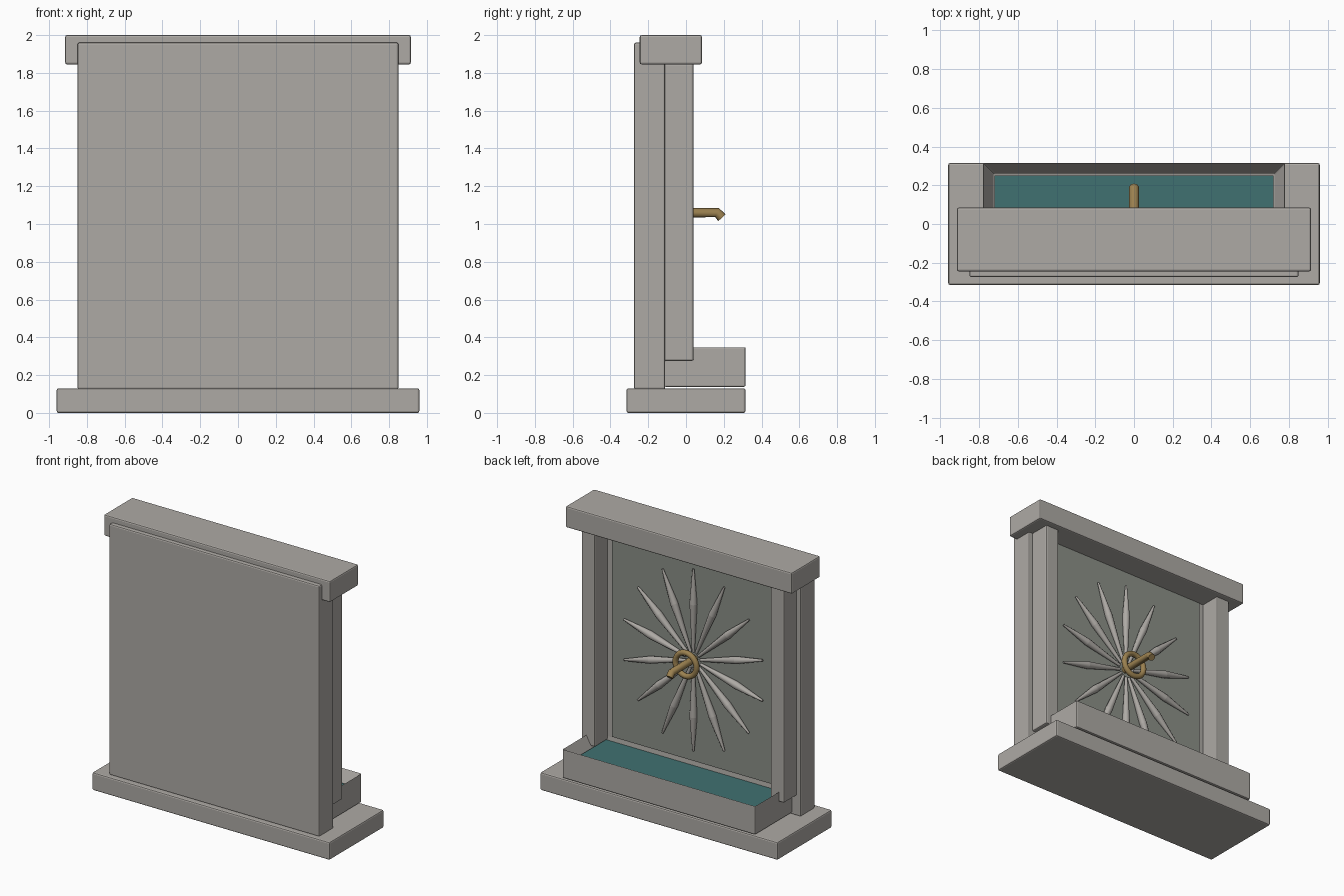
import bpy, bmesh, math
from mathutils import Vector, Matrix

if "Cube" in bpy.data.objects:
    bpy.data.objects.remove(bpy.data.objects["Cube"])


def material(name, rgb):
    m = bpy.data.materials.new(name)
    m.diffuse_color = (*rgb, 1)
    m.use_nodes = True
    m.node_tree.nodes["Principled BSDF"].inputs["Base Color"].default_value = m.diffuse_color
    return m


STONE = material("stone", (0.423, 0.402, 0.376))
SLATE = material("slate", (0.258, 0.277, 0.246))
WATER = material("water", (0.051, 0.165, 0.165))
BRASS = material("brass", (0.33, 0.22, 0.08))


def make(name, bm, mat, bevel=0.0, smooth=False):
    bmesh.ops.recalc_face_normals(bm, faces=bm.faces)
    me = bpy.data.meshes.new(name)
    bm.to_mesh(me)
    bm.free()
    me.materials.append(mat)
    ob = bpy.data.objects.new(name, me)
    bpy.context.collection.objects.link(ob)
    if bevel:
        mod = ob.modifiers.new("bevel", "BEVEL")
        mod.width = bevel
        mod.segments = 2
    if smooth:
        bpy.context.view_layer.objects.active = ob
        ob.select_set(True)
        bpy.ops.object.shade_smooth_by_angle(angle=math.radians(40))
        ob.select_set(False)
    return ob


def box_bm(x, y, z):
    bm = bmesh.new()
    size = Vector((x[1] - x[0], y[1] - y[0], z[1] - z[0]))
    mid = Vector((x[0] + x[1], y[0] + y[1], z[0] + z[1])) / 2
    bmesh.ops.create_cube(bm, size=1, matrix=Matrix.Translation(mid) @ Matrix.Diagonal((*size, 1)))
    return bm


def box(name, x, y, z, mat=STONE, bevel=0.01):
    return make(name, box_bm(x, y, z), mat, bevel)


# Stone structure
box("base", (-0.96, 0.96), (-0.315, 0.315), (0, 0.13))
box("back_slab", (-0.85, 0.85), (-0.275, -0.11), (0.125, 1.96))
box("cap", (-0.915, 0.915), (-0.245, 0.085), (1.845, 2.0))
for side, s in (("left", -1), ("right", 1)):
    box("pillar_" + side, sorted((s * 0.71, s * 0.82)), (-0.115, 0.04), (0.275, 1.85))

# Slate panel
box("panel", (-0.67, 0.67), (-0.115, -0.10), (0.31, 1.84), SLATE, 0)

# Basin: a box with its top inset and pushed down
bm = box_bm((-0.78, 0.78), (-0.115, 0.315), (0.138, 0.35))
bm.faces.ensure_lookup_table()
top = max(bm.faces, key=lambda f: f.calc_center_median().z)
bmesh.ops.inset_region(bm, faces=[top], thickness=0.055, use_even_offset=True)
for v in top.verts:
    v.co.z = 0.25
    if v.co.y < 0:
        v.co.y = -0.105
make("basin", bm, STONE, 0.008)
box("water", (-0.722, 0.722), (-0.108, 0.25), (0.24, 0.272), WATER, 0)

# Sunburst of double-tapered rays on an ellipse
CENTRE = Vector((0, -0.085, 1.055))
bm = bmesh.new()
N = 14
for i in range(N):
    t = math.pi / 2 + 2 * math.pi * i / N
    tip = Vector((0.575 * math.cos(t), 0, 0.665 * math.sin(t)))
    length = tip.length
    turn = tip.to_track_quat('Z', 'Y').to_matrix().to_4x4()
    for a, b, r1, r2 in ((0.06, 0.62 * length, 0.010, 0.027),
                         (0.62 * length, length, 0.027, 0.007)):
        bmesh.ops.create_cone(
            bm, cap_ends=True, segments=10, radius1=r1, radius2=r2, depth=b - a,
            matrix=Matrix.Translation(CENTRE) @ turn @ Matrix.Translation((0, 0, (a + b) / 2)))
make("sunburst_rays", bm, STONE, smooth=True)

# Brass ring
bpy.ops.mesh.primitive_torus_add(major_segments=32, minor_segments=10, major_radius=0.085,
                                 minor_radius=0.02, location=(0, 0.0, 1.055),
                                 rotation=(math.pi / 2, 0, 0))
ring = bpy.context.object
ring.name = "ring"
ring.data.materials.append(BRASS)
bpy.ops.object.shade_smooth_by_angle(angle=math.radians(60))
ring.select_set(False)

# Brass spout with a down-turned tip
cu = bpy.data.curves.new("spout", 'CURVE')
cu.dimensions = '3D'
cu.bevel_depth = 0.026
cu.bevel_resolution = 2
cu.use_fill_caps = True
sp = cu.splines.new('POLY')
path = [(0, -0.105, 1.06), (0, 0.165, 1.06), (0, 0.19, 1.033)]
sp.points.add(len(path) - 1)
for p, c in zip(sp.points, path):
    p.co = (*c, 1)
cu.materials.append(BRASS)
bpy.context.collection.objects.link(bpy.data.objects.new("spout", cu))
